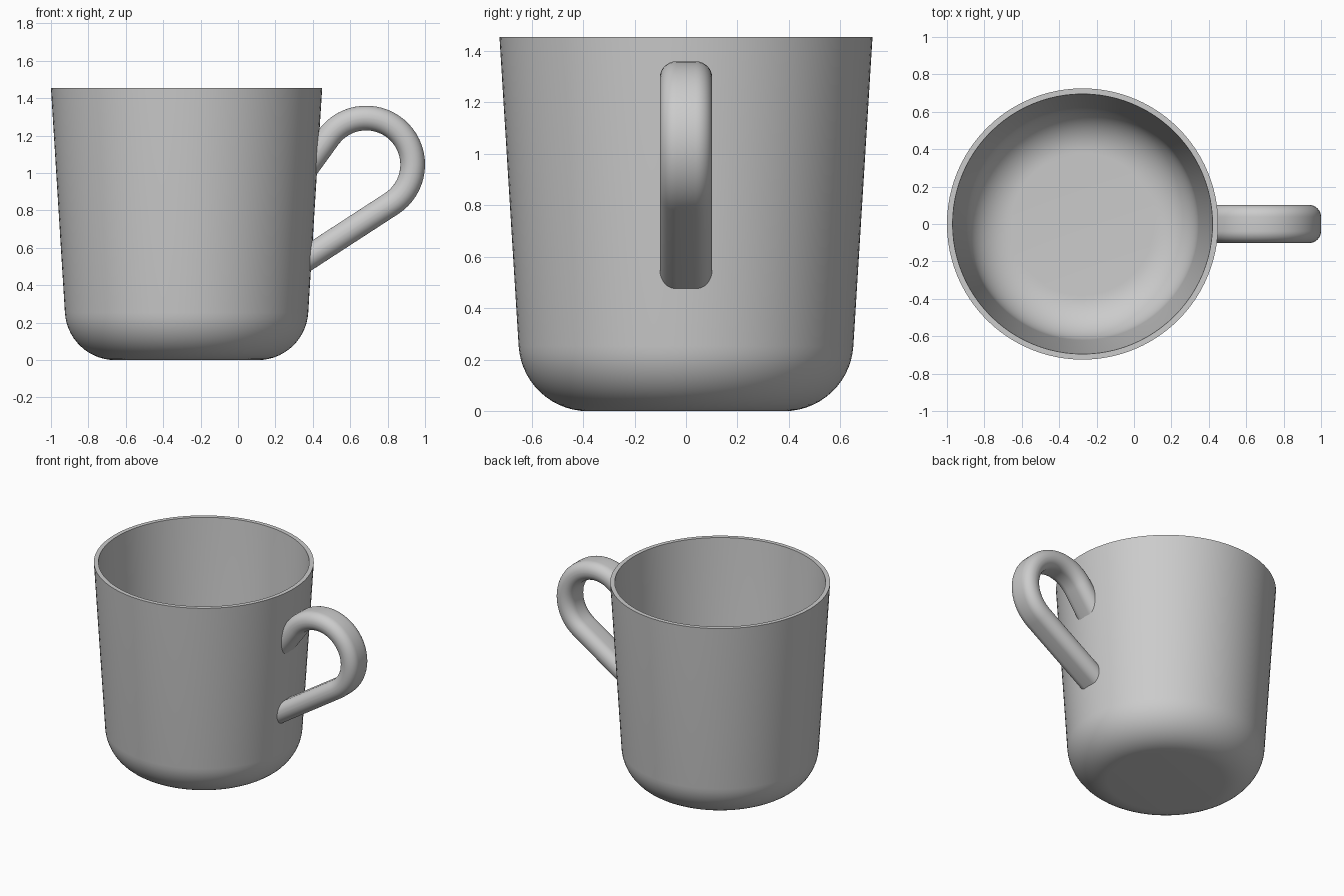
import bpy, bmesh
from math import sin, cos, pi, radians, hypot, sqrt
from mathutils import Vector

cube = bpy.data.objects.get("Cube")
if cube:
    bpy.data.objects.remove(cube)

CUP_X = -0.275
HEIGHT = 1.455
WALL = 0.03
SEGMENTS = 96

clay = bpy.data.materials.new("grey_ceramic")
clay.use_nodes = True
GREY = (0.6, 0.6, 0.6, 1)
clay.diffuse_color = GREY
clay.node_tree.nodes["Principled BSDF"].inputs["Base Color"].default_value = GREY


def finish(name, bm, angle):
    bmesh.ops.recalc_face_normals(bm, faces=bm.faces)
    mesh = bpy.data.meshes.new(name)
    bm.to_mesh(mesh)
    bm.free()
    obj = bpy.data.objects.new(name, mesh)
    bpy.context.collection.objects.link(obj)
    mesh.materials.append(clay)
    bpy.ops.object.select_all(action="DESELECT")
    obj.select_set(True)
    bpy.context.view_layer.objects.active = obj
    bpy.ops.object.shade_smooth_by_angle(angle=radians(angle))
    return obj


def bridge(bm, a, b):
    n = len(a)
    for i in range(n):
        j = (i + 1) % n
        bm.faces.new((a[i], a[j], b[j], b[i]))


def wall_radius(z):
    return 0.651 + 0.0625 * (z - 0.27)


# Cup: outer and inner profiles share one rounded bottom corner
def cup_profile(inset):
    lean = 0.0624
    r = 0.27 - inset
    pts = []
    for i in range(15):
        a = -pi / 2 + (pi / 2 - lean) * i / 14
        pts.append((0.381 + r * cos(a), 0.27 + r * sin(a)))
    pts.append((wall_radius(HEIGHT) - inset, HEIGHT))
    return pts


bm = bmesh.new()
rings = []
for r, z in cup_profile(0) + cup_profile(WALL)[::-1]:
    rings.append([bm.verts.new((CUP_X + r * cos(2 * pi * i / SEGMENTS),
                                r * sin(2 * pi * i / SEGMENTS), z))
                  for i in range(SEGMENTS)])
for a, b in zip(rings, rings[1:]):
    bridge(bm, a, b)
for ring, z in ((rings[0], 0), (rings[-1], WALL)):
    hub = bm.verts.new((CUP_X, 0, z))
    for i in range(SEGMENTS):
        bm.faces.new((ring[i], ring[(i + 1) % SEGMENTS], hub))
finish("cup", bm, 40)

# Handle: rounded strap swept round an arc, with straight ends meeting the wall
CENTRE = Vector((0.685, 0, 1.045))
BEND, HALF_T, HALF_W, CORNER = 0.249, 0.066, 0.102, 0.064
START, END, STEPS = radians(144), radians(-57), 32

section = []
for k, (sx, sy) in enumerate(((1, 1), (-1, 1), (-1, -1), (1, -1))):
    for i in range(9):
        a = pi / 2 * (k + i / 8)
        section.append((sx * (HALF_T - CORNER) + CORNER * cos(a),
                        sy * (HALF_W - CORNER) + CORNER * sin(a)))


def meet_wall(p, d):
    # Slide p along d until it lies just under the cup's outer surface
    for _ in range(30):
        gap = hypot(p.x - CUP_X, p.y) - wall_radius(p.z) + 0.012
        p = p + d * (gap / abs(d.x))
    return p


bm = bmesh.new()
rings = []
for s in range(STEPS + 1):
    a = START + (END - START) * s / STEPS
    out = Vector((cos(a), 0, sin(a)))
    rings.append([CENTRE + out * (BEND + u) + Vector((0, v, 0)) for u, v in section])
upper = Vector((-sin(START), 0, cos(START)))
lower = Vector((sin(END), 0, -cos(END)))
rings.insert(0, [meet_wall(p, upper) for p in rings[0]])
rings.append([meet_wall(p, lower) for p in rings[-1]])
loops = [[bm.verts.new(p) for p in ring] for ring in rings]
for a, b in zip(loops, loops[1:]):
    bridge(bm, a, b)
bm.faces.new(loops[0])
bm.faces.new(loops[-1])
finish("handle", bm, 40)
